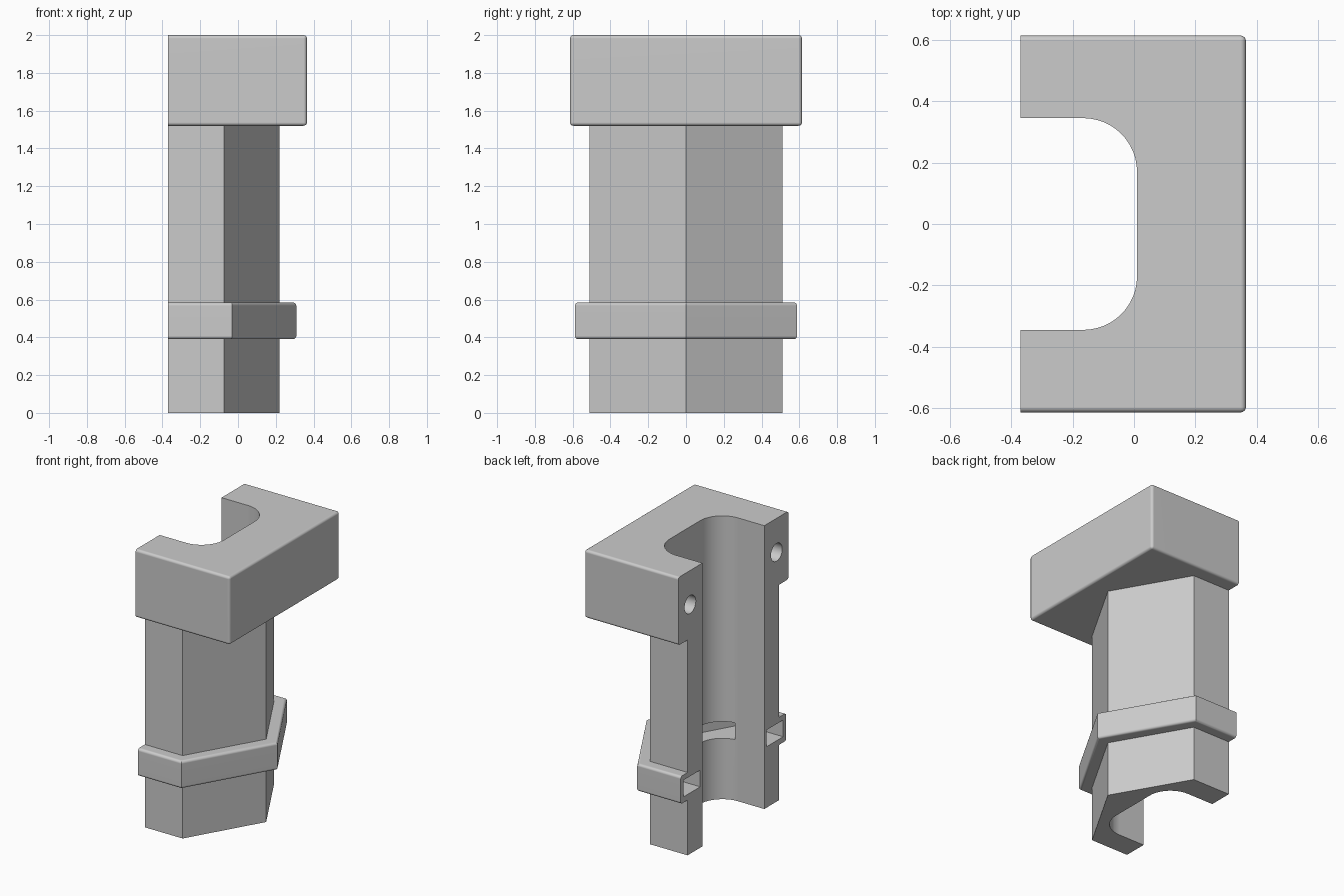
import bpy, bmesh
from math import sin, cos, pi, sqrt, radians

if "Cube" in bpy.data.objects:
    bpy.data.objects.remove(bpy.data.objects["Cube"])

CUT = -0.37          # flat back plane of the half column
EPS = 1e-4

grey = bpy.data.materials.new("light grey")
grey.use_nodes = True
grey.diffuse_color = (0.6, 0.6, 0.6, 1)
grey.node_tree.nodes["Principled BSDF"].inputs["Base Color"].default_value = (0.6, 0.6, 0.6, 1)


def half_hex(a, start=CUT):
    """Half hexagon of apothem a, from +y round to -y."""
    r = 2 * a / sqrt(3)
    x = CUT + r / 2
    return [(start, a), (x, a), (CUT + r, 0), (x, -a), (start, -a)]


def channel(half=0.345, floor=0.01, r=0.175, steps=12):
    """Rounded channel outline, from -y round to +y."""
    arc = [(floor - r + r * sin(t), half - r + r * cos(t))
           for t in (i * pi / 2 / steps for i in range(steps + 1))]
    upper = [(CUT, half)] + arc
    return [(x, -y) for x, y in upper] + upper[::-1]


def prism(name, outline, z0, z1, bevel_rule=None, width=0.018):
    bm = bmesh.new()
    face = bm.faces.new([bm.verts.new((x, y, z0)) for x, y in outline])
    top = bmesh.ops.extrude_face_region(bm, geom=[face])["geom"]
    for v in top:
        if isinstance(v, bmesh.types.BMVert):
            v.co.z = z1
    bmesh.ops.recalc_face_normals(bm, faces=bm.faces)
    if bevel_rule:
        edges = [e for e in bm.edges if bevel_rule(*(v.co for v in e.verts))]
        bmesh.ops.bevel(bm, geom=edges, offset=width, segments=4,
                        profile=0.5, affect="EDGES")
    return add(name, bm)


def add(name, bm):
    mesh = bpy.data.meshes.new(name)
    bm.to_mesh(mesh)
    bm.free()
    mesh.materials.append(grey)
    ob = bpy.data.objects.new(name, mesh)
    bpy.context.collection.objects.link(ob)
    return ob


def carve(ob, cutter):
    mod = ob.modifiers.new("cut", "BOOLEAN")
    mod.operation, mod.solver, mod.object = "DIFFERENCE", "EXACT", cutter
    bpy.context.view_layer.update()
    deps = bpy.context.evaluated_depsgraph_get()
    mesh = bpy.data.meshes.new_from_object(ob.evaluated_get(deps))
    ob.modifiers.clear()
    ob.data = mesh


def finish(ob):
    ob.data.shade_smooth()
    ob.data.set_sharp_from_angle(angle=radians(30))
    ob.modifiers.new("normals", "WEIGHTED_NORMAL").keep_sharp = True


# Column shaft, open at the back
column = prism("column", half_hex(0.511) + channel(), 0, 1.52)


# Collar band round the shaft, rounded on its outer rims
def outer_rim(a, b):
    on_rim = all(abs(p.y) > 0.55 or p.x > 0.28 for p in (a, b))
    return on_rim and abs(a.z - b.z) < EPS


collar = prism("collar", half_hex(0.588) + half_hex(0.511)[::-1], 0.39, 0.585, outer_rim)


# Head block, rounded on its outer edges
def outer_edge(a, b):
    on_outside = all(abs(p.y) > 0.6 or p.x > 0.3 for p in (a, b))
    return on_outside and not (a.x < CUT + EPS and b.x < CUT + EPS)


W, F = 0.614, 0.365
head = prism("head_block", [(CUT, W), (F, W), (F, -W), (CUT, -W)] + channel(),
             1.52, 2.0, outer_edge)

# Strap slot running round inside the collar
slot = prism("slot_cutter", half_hex(0.555, CUT - 0.05) + half_hex(0.37, CUT - 0.05)[::-1],
             0.43, 0.548)
carve(column, slot)
carve(collar, slot)

# Round sockets in the back of the head
cutters = [slot]
for side in (1, -1):
    bm = bmesh.new()
    bmesh.ops.create_cone(bm, cap_ends=True, segments=32, radius1=0.063, radius2=0.063, depth=0.5)
    socket = add("socket_cutter", bm)
    socket.rotation_euler.y = pi / 2
    socket.location = (CUT, side * 0.482, 1.76)
    carve(head, socket)
    cutters.append(socket)

for c in cutters:
    bpy.data.objects.remove(c)
for part in (column, collar, head):
    finish(part)
